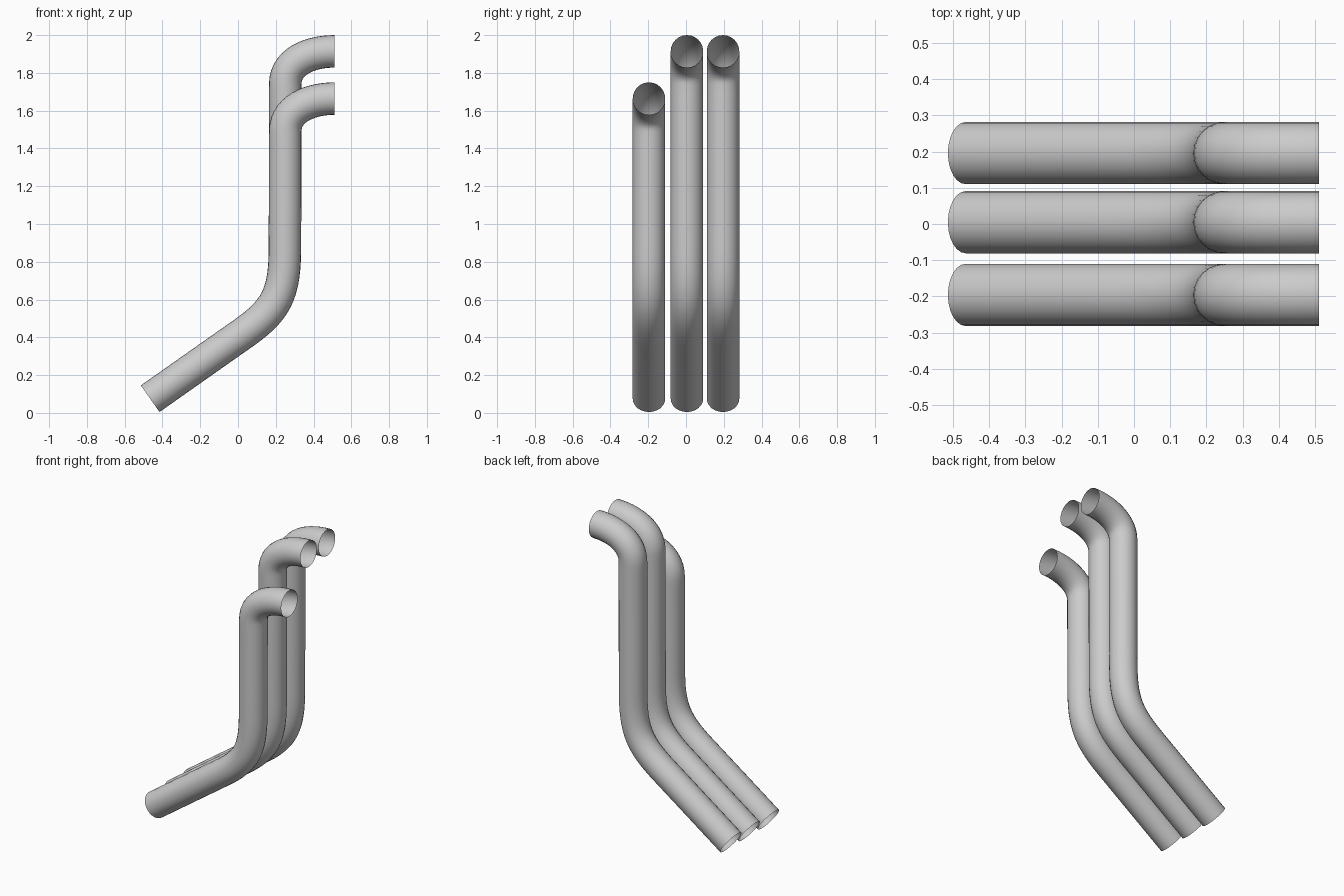
import bpy

if "Cube" in bpy.data.objects:
    bpy.data.objects.remove(bpy.data.objects["Cube"])

R = 0.086  # pipe radius

def pipe(name, y, drop):
    # (point, left handle, right handle) in the x-z plane; drop lowers the outlet bend
    t = 1.74 - drop
    path = [
        ((-0.465, 0.075), (-0.60, -0.02), (-0.30, 0.191)),
        ((0.04, 0.43), (-0.12, 0.318), (0.20, 0.545)),
        ((0.248, 0.85), (0.245, 0.63), (0.249, 1.0)),
        ((0.25, t), (0.25, t - 0.2), (0.25, t + 0.12)),
        ((0.512, t + 0.174), (0.38, t + 0.174), (0.60, t + 0.174)),
    ]
    cu = bpy.data.curves.new(name, 'CURVE')
    cu.dimensions = '3D'
    cu.resolution_u = 14
    cu.bevel_depth = R
    cu.bevel_resolution = 10
    cu.use_fill_caps = False
    sp = cu.splines.new('BEZIER')
    sp.bezier_points.add(len(path) - 1)
    for bp, (p, l, r) in zip(sp.bezier_points, path):
        bp.handle_left_type = bp.handle_right_type = 'FREE'
        bp.co = (p[0], y, p[1])
        bp.handle_left = (l[0], y, l[1])
        bp.handle_right = (r[0], y, r[1])
    ob = bpy.data.objects.new(name, cu)
    bpy.context.collection.objects.link(ob)
    # turn the swept curve into a smooth, open-ended mesh
    bpy.ops.object.select_all(action='DESELECT')
    ob.select_set(True)
    bpy.context.view_layer.objects.active = ob
    bpy.ops.object.convert(target='MESH')
    bpy.ops.object.shade_smooth()

# Two tall pipes and one short pipe, side by side
pipe("short_pipe_front", -0.196, 0.25)
pipe("tall_pipe_middle", 0.005, 0.0)
pipe("tall_pipe_back", 0.196, 0.0)
